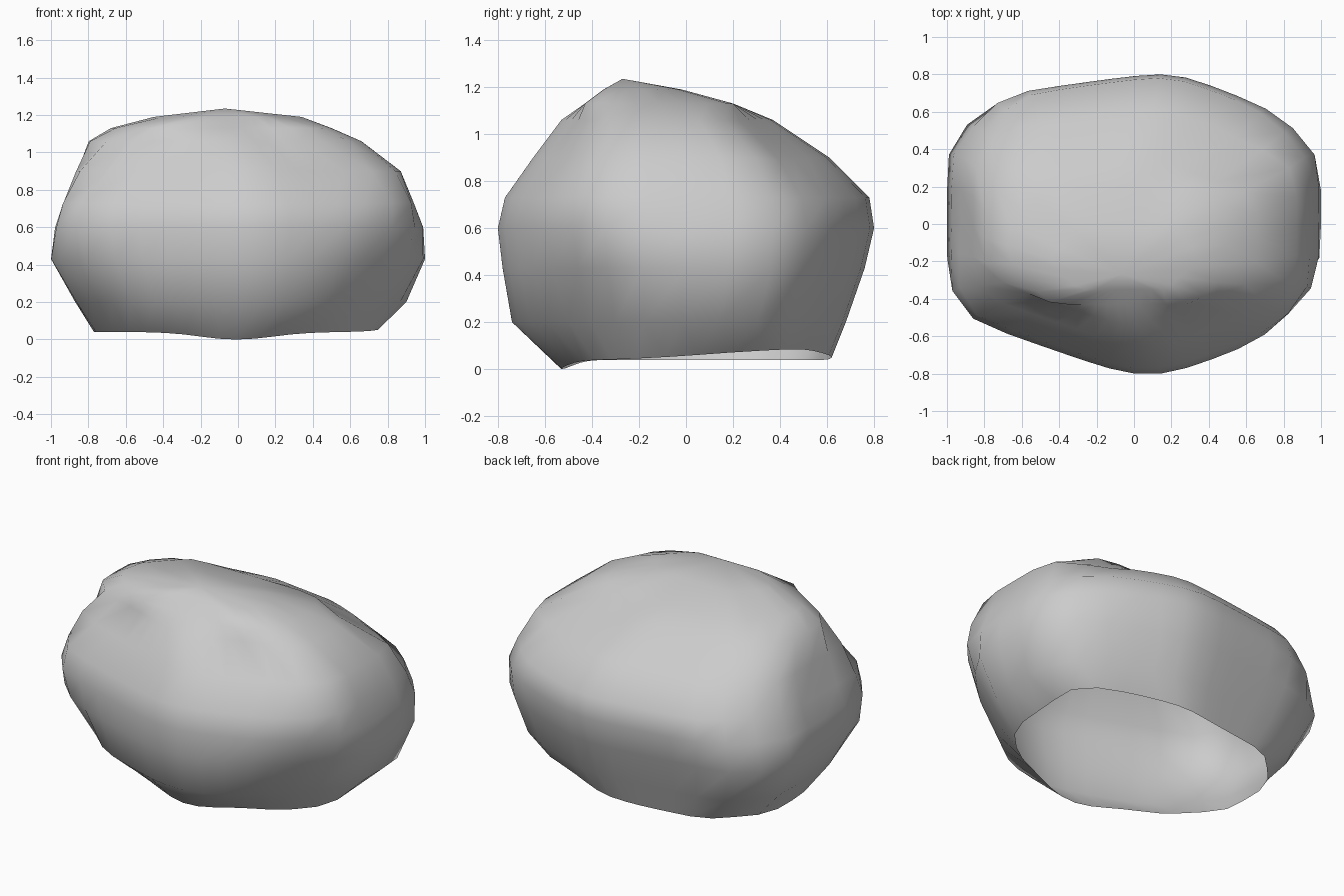
import bpy, bmesh
from math import sin, cos, pi, sqrt, exp
from mathutils import Vector

if "Cube" in bpy.data.objects:
    bpy.data.objects.remove(bpy.data.objects["Cube"])

SEGMENTS = 36
SHARPNESS = 30
# Height, then reach of the rock towards: left, right, front, back,
# back-right, back-left, front-left, front-right
LEVELS = [
    (0.04, .77, .75, .53, .62, .78, .73, .62, .65),
    (0.20, .87, .90, .74, .68, .86, .87, .78, .75),
    (0.43, 1.0, 1.0, .78, .76, .94, .99, .93, .87),
    (0.60, .98, .99, .80, .80, .95, .96, .985, .92),
    (0.73, .94, .94, .77, .78, .90, .90, .96, .92),
    (0.90, .87, .87, .65, .61, .80, .83, .85, .84),
    (1.06, .80, .66, .53, .37, .58, .63, .73, .70),
    (1.13, .68, .50, .43, .20, .42, .46, .62, .54),
    (1.19, .45, .34, .35, -.02, .12, .19, .45, .36),
]
D = 1 / sqrt(2)
DIRECTIONS = [(-1, 0), (1, 0), (0, -1), (0, 1), (D, D), (-D, D), (-D, -D), (D, -D)]
# Oblique facets on the front and back: direction, part of the front/back reach
FACETS = [((-.32, -.95), .96), ((.34, -.94), 1.01), ((-.14, .99), .945), ((.35, .94), 1.01)]
# Shallow hollows: centre, width, depth
HOLLOWS = [((.60, .36, .98), .15, .05), ((-.93, .05, .80), .20, .02)]


def outline(reach):
    """Softened many-sided outline touching the given reaches."""
    cx, cy = (reach[1] - reach[0]) / 2, (reach[3] - reach[2]) / 2
    half = (reach[2] + reach[3]) / 2
    sides = [(nx, ny, h - cx * nx - cy * ny) for (nx, ny), h in zip(DIRECTIONS, reach)]
    sides += [(nx, ny, k * half) for (nx, ny), k in FACETS] if half > .4 else []
    pts = []
    for i in range(SEGMENTS):
        a = 2 * pi * i / SEGMENTS
        total = 0
        for nx, ny, h in sides:
            facing = cos(a) * nx + sin(a) * ny
            if facing > 0:
                total += (facing / h) ** SHARPNESS
        r = total ** (-1 / SHARPNESS)
        pts.append((cx + r * cos(a), cy + r * sin(a), a))
    # Stretch so the outline reaches its full width and depth again
    for axis, (lo, hi) in enumerate([(reach[0], reach[1]), (reach[2], reach[3])]):
        a0, a1 = min(p[axis] for p in pts), max(p[axis] for p in pts)
        for n, p in enumerate(pts):
            q = list(p)
            q[axis] = -lo + (p[axis] - a0) * (hi + lo) / (a1 - a0)
            pts[n] = tuple(q)
    return pts


# Rock shell, open underneath
bm = bmesh.new()
rings = []
for n, (z, *reach) in enumerate(LEVELS):
    ring = []
    for x, y, a in outline(reach):
        h = z
        if n == 0:  # uneven lower rim
            h += .045 * max(0, cos(a - .6)) ** 4 - .04 * max(0, -sin(a)) ** 8
        ring.append(bm.verts.new((x, y, h)))
    rings.append(ring)
peak = bm.verts.new((-.07, -.27, 1.235))

for low, high in zip(rings, rings[1:]):
    for i in range(SEGMENTS):
        j = (i + 1) % SEGMENTS
        bm.faces.new((low[i], low[j], high[j], high[i]))
for i in range(SEGMENTS):
    bm.faces.new((rings[-1][i], rings[-1][(i + 1) % SEGMENTS], peak))

# Press the hollows into the surface
for centre, width, depth in HOLLOWS:
    c = Vector(centre)
    inward = (Vector((0, 0, .55)) - c).normalized()
    for v in bm.verts:
        v.co += inward * depth * exp(-((v.co - c).length / width) ** 2)

bmesh.ops.recalc_face_normals(bm, faces=bm.faces)
mesh = bpy.data.meshes.new("rock")
bm.to_mesh(mesh)
bm.free()
mesh.polygons.foreach_set("use_smooth", [True] * len(mesh.polygons))
rock = bpy.data.objects.new("rock", mesh)
bpy.context.collection.objects.link(rock)
